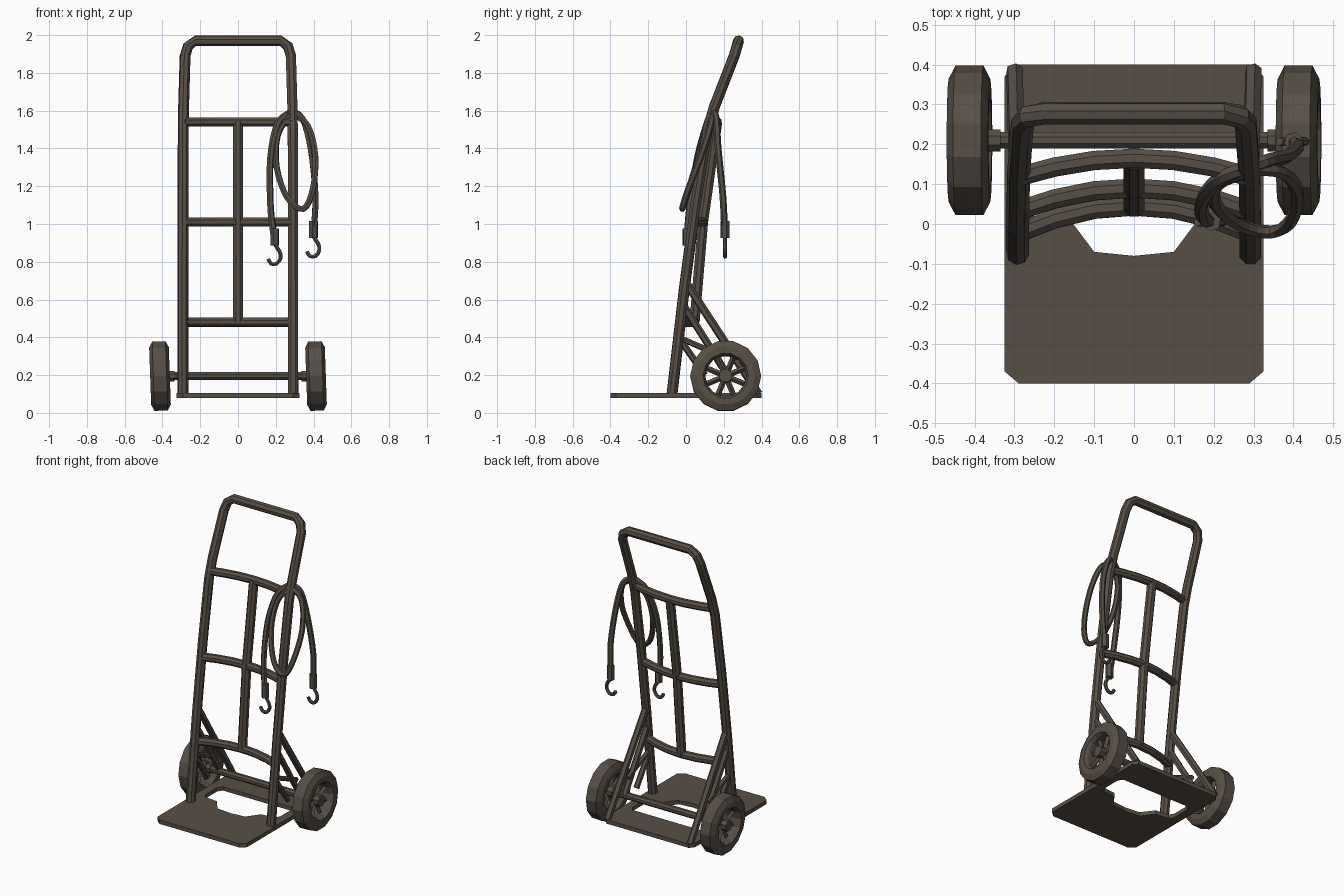
import bpy, bmesh, math
from mathutils import Vector, Matrix

cube = bpy.data.objects.get("Cube")
if cube:
    bpy.data.objects.remove(cube, do_unlink=True)

paint = bpy.data.materials.new("dark_brown_metal")
paint.use_nodes = True
COLOR = (0.095, 0.078, 0.062, 1)
paint.diffuse_color = COLOR
bsdf = paint.node_tree.nodes["Principled BSDF"]
bsdf.inputs["Base Color"].default_value = COLOR
bsdf.inputs["Roughness"].default_value = 0.8


def add_object(name, bm):
    bmesh.ops.recalc_face_normals(bm, faces=bm.faces)
    mesh = bpy.data.meshes.new(name)
    bm.to_mesh(mesh)
    bm.free()
    mesh.materials.append(paint)
    obj = bpy.data.objects.new(name, mesh)
    bpy.context.collection.objects.link(obj)
    return obj


def tube(name, points, radius, sides=8, flat=1.0):
    """Sweep a polygon along a path, carrying its orientation forward."""
    pts = [Vector(p) for p in points]
    bm = bmesh.new()
    rings, normal = [], None
    for i, p in enumerate(pts):
        t = (pts[min(i + 1, len(pts) - 1)] - pts[max(i - 1, 0)]).normalized()
        if normal is None:
            normal = t.orthogonal()
        normal = (normal - t * normal.dot(t)).normalized()
        side = t.cross(normal)
        angles = [math.tau * (k + 0.5) / sides for k in range(sides)]
        rings.append([bm.verts.new(p + radius * (normal * math.cos(a) + side * flat * math.sin(a)))
                      for a in angles])
    for a, b in zip(rings, rings[1:]):
        for k in range(sides):
            j = (k + 1) % sides
            bm.faces.new((a[k], a[j], b[j], b[k]))
    bm.faces.new(rings[0])
    bm.faces.new(rings[-1])
    return add_object(name, bm)


def smooth_path(points, steps=4):
    """Catmull-Rom path through a few points."""
    p = [Vector(q) for q in points]
    p = [2 * p[0] - p[1]] + p + [2 * p[-1] - p[-2]]
    out = []
    for a, b, c, d in zip(p, p[1:], p[2:], p[3:]):
        for s in range(steps):
            t = s / steps
            out.append(0.5 * (2 * b + (c - a) * t + (2 * a - 5 * b + 4 * c - d) * t * t
                              + (3 * b - a - 3 * c + d) * t ** 3))
    return out + [p[-2]]


# Bent main frame: two uprights joined by the handle
half = [(0.292, -0.075, 0.09), (0.292, -0.01, 0.65), (0.291, 0.05, 1.1), (0.29, 0.115, 1.5),
        (0.288, 0.15, 1.62), (0.28, 0.255, 1.89), (0.265, 0.27, 1.94), (0.225, 0.278, 1.97)]
tube("main_frame", half + [(-x, y, z) for x, y, z in reversed(half)], 0.029)

# Bowed crossbars
for name, z, y_end, y_mid in (("lower_crossbar", 0.48, -0.02, 0.045),
                              ("middle_crossbar", 1.01, 0.035, 0.09),
                              ("upper_crossbar", 1.54, 0.12, 0.165)):
    bow = [(x * 0.285, y_mid + (y_end - y_mid) * x * x, z) for x in (-1, -0.7, -0.35, 0, 0.35, 0.7, 1)]
    tube(name, bow, 0.026)

# Centre strut between the crossbars
tube("centre_strut", [(0, 0.045, 0.48), (0, 0.09, 1.01), (0, 0.165, 1.54)], 0.029)

# Side braces down to the axle and the plate
for side, s in (("left", 1), ("right", -1)):
    tube(side + "_long_brace", [(s * 0.29, 0.0, 0.69), (s * 0.3, 0.385, 0.1)], 0.022, 6)
    tube(side + "_middle_brace", [(s * 0.29, -0.02, 0.58), (s * 0.29, 0.22, 0.2)], 0.02, 6)
    tube(side + "_short_brace", [(s * 0.29, -0.04, 0.4), (s * 0.29, 0.1, 0.2)], 0.018, 6)
    tube(side + "_axle_strut", [(s * 0.29, -0.04, 0.4), (s * 0.29, 0.19, 0.3)], 0.016, 6)

# Toe plate with a central opening
outline = [(0, -0.4), (0.29, -0.4), (0.325, -0.37), (0.325, 0.37), (0.3, 0.4), (0, 0.4),
           (0, 0.2), (0.25, 0.2), (0.27, 0.17), (0.27, 0.05), (0.25, 0.02), (0.16, 0.01),
           (0.1, -0.07), (0, -0.08)]
bm = bmesh.new()
for s in (1, -1):
    bm.faces.new([bm.verts.new((s * x, y, 0.08)) for x, y in outline])
new = bmesh.ops.extrude_face_region(bm, geom=bm.faces[:], use_keep_orig=True)["geom"]
bmesh.ops.translate(bm, vec=(0, 0, 0.026), verts=[v for v in new if isinstance(v, bmesh.types.BMVert)])
seam = [f for f in bm.faces if all(abs(v.co.x) < 1e-5 for v in f.verts)]
bmesh.ops.delete(bm, geom=seam, context='FACES')
bmesh.ops.remove_doubles(bm, verts=bm.verts, dist=1e-4)
add_object("toe_plate", bm)

# Axle
AXLE_Y, AXLE_Z = 0.21, 0.195
tube("axle", [(-0.42, AXLE_Y, AXLE_Z), (0.42, AXLE_Y, AXLE_Z)], 0.022)


def wheel(side, s):
    centre = Vector((s * 0.413, AXLE_Y, AXLE_Z))
    tilt = Matrix.Translation(centre) @ Matrix.Rotation(math.radians(-2), 4, 'Y')
    # Tyre: chamfered section revolved about the axle
    section = [(-0.052, 0.12), (-0.052, 0.155), (-0.035, 0.188), (0.035, 0.188),
               (0.052, 0.155), (0.052, 0.12), (0.03, 0.108), (-0.03, 0.108)]
    count = 14
    bm = bmesh.new()
    rings = []
    for i in range(count):
        a = math.tau * i / count
        rings.append([bm.verts.new((x, r * math.cos(a), r * math.sin(a))) for x, r in section])
    for i in range(count):
        a, b = rings[i], rings[(i + 1) % count]
        for k in range(len(section)):
            j = (k + 1) % len(section)
            bm.faces.new((a[k], a[j], b[j], b[k]))
    bm.transform(tilt)
    add_object(side + "_tyre", bm)
    # Hub and eight spokes
    tube(side + "_hub", [tilt @ Vector((x, 0, 0)) for x in (-0.045, 0.045)], 0.036)
    for i in range(8):
        a = math.tau * (i + 0.5) / 8
        ray = Vector((0, math.cos(a), math.sin(a)))
        tube(f"{side}_spoke_{i + 1}", [tilt @ (ray * r) for r in (0.025, 0.116)], 0.015, 4)
    # Inner spacer on the axle
    tube(side + "_spacer", [(s * 0.335, AXLE_Y, AXLE_Z), (s * 0.375, AXLE_Y, AXLE_Z)], 0.03)


wheel("left", 1)
wheel("right", -1)

# Elastic cord hung over the left upright: two tails and a hanging loop
inner_tail = [(0.19, 0.005, 0.93), (0.172, 0.02, 1.1), (0.172, 0.06, 1.35), (0.21, 0.11, 1.53),
              (0.28, 0.14, 1.595)]
outer_tail = [(0.28, 0.14, 1.595), (0.34, 0.16, 1.56), (0.385, 0.17, 1.4), (0.41, 0.195, 1.15),
              (0.4, 0.205, 0.95)]
loop = [(0.28, 0.13, 1.59), (0.21, 0.1, 1.47), (0.205, 0.05, 1.3), (0.26, 0.0, 1.14),
        (0.345, -0.02, 1.08), (0.395, 0.01, 1.18), (0.41, 0.08, 1.36), (0.37, 0.13, 1.52),
        (0.28, 0.14, 1.59)]
tube("cord_inner_tail", smooth_path(inner_tail), 0.018, 6)
tube("cord_outer_tail", smooth_path(outer_tail), 0.018, 6)
tube("cord_loop", smooth_path(loop), 0.017, 6)

# Cord hooks with their ferrules
hook = [(0, 0.04), (0.0, -0.02), (0.025, -0.06), (0.03, -0.095), (0.01, -0.125),
        (-0.02, -0.125), (-0.035, -0.1)]
for name, x, y, z in (("inner", 0.195, 0.005, 0.915), ("outer", 0.4, 0.207, 0.955)):
    tube(name + "_cord_hook", smooth_path([(x + u, y, z + w) for u, w in hook], 2), 0.011, 6)
    tube(name + "_cord_ferrule", [(x, y, z + 0.06), (x, y, z + 0.02), (x, y, z - 0.03)], 0.024, 6)
